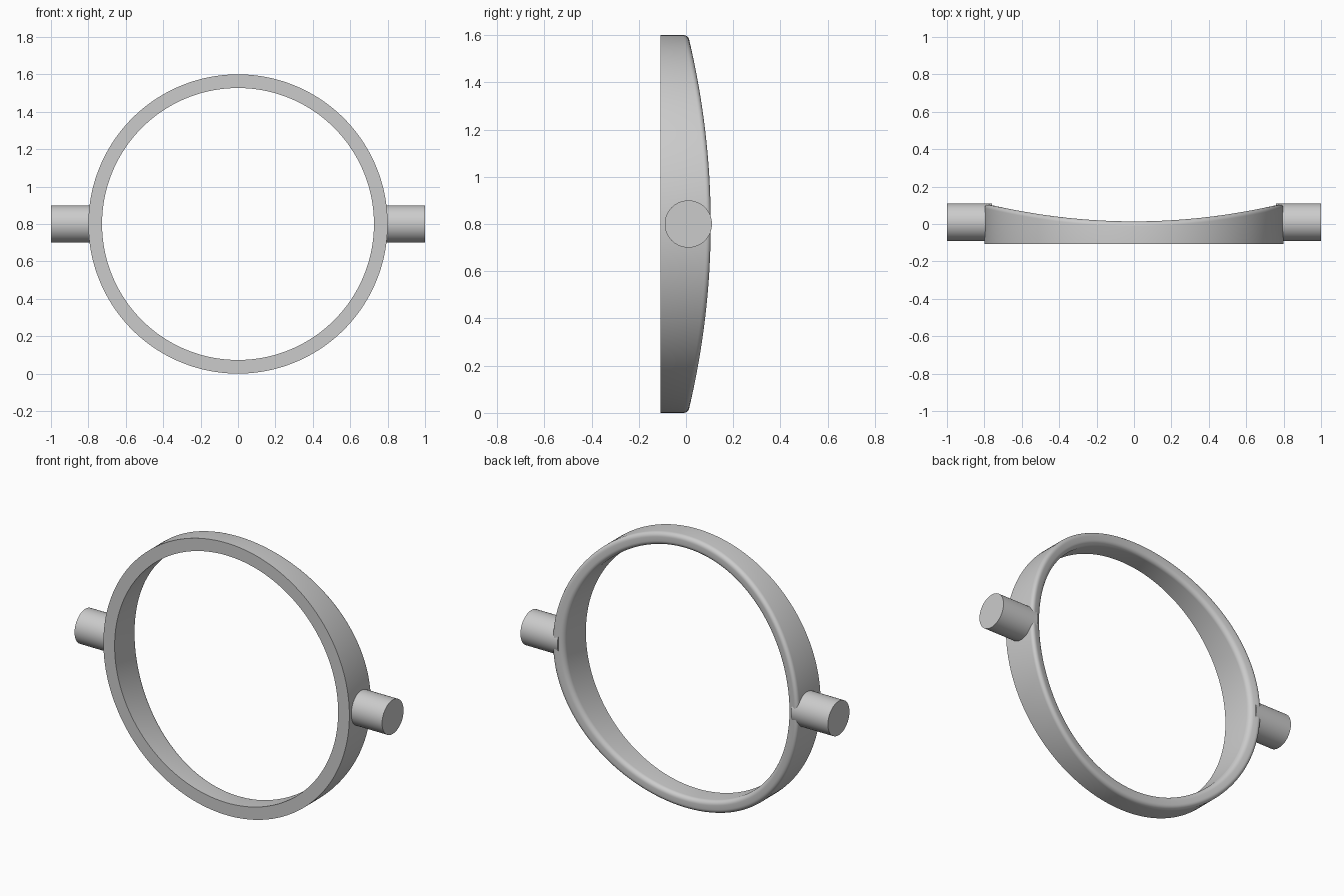
import bpy
import bmesh
from math import sin, cos, pi, radians

cube = bpy.data.objects.get("Cube")
if cube:
    bpy.data.objects.remove(cube, do_unlink=True)

OUTER, INNER, FRONT = 0.8, 0.727, -0.108
FILLET, CENTRE_Z, STEPS = 0.025, 0.8, 192

grey = bpy.data.materials.new("plain grey")
grey.use_nodes = True
colour = (0.6, 0.6, 0.6, 1)
grey.diffuse_color = colour
grey.node_tree.nodes["Principled BSDF"].inputs["Base Color"].default_value = colour


def finish(obj):
    obj.data.materials.append(grey)
    bpy.ops.object.select_all(action="DESELECT")
    obj.select_set(True)
    bpy.context.view_layer.objects.active = obj
    bpy.ops.object.shade_smooth_by_angle(angle=radians(30))


# Cross-section as (radius, depth below the curved back); None means the flat front
arc = [i * pi / 12 for i in range(7)]
section = [(OUTER, None)]
section += [(OUTER - FILLET * (1 - cos(a)), FILLET * (1 - sin(a))) for a in arc]
section += [(INNER + FILLET * (1 - cos(a)), FILLET * (1 - sin(a))) for a in reversed(arc)]
section += [(INNER, None)]

# Ring: section swept round, its back following a shallow saddle curve
bm = bmesh.new()
rows = []
for i in range(STEPS):
    a = 2 * pi * i / STEPS
    row = []
    for r, drop in section:
        x = r * cos(a)
        y = FRONT if drop is None else 0.014 + 0.15 * x * x - drop
        row.append(bm.verts.new((x, y, CENTRE_Z + r * sin(a))))
    rows.append(row)
n = len(section)
for i in range(STEPS):
    p, q = rows[i], rows[(i + 1) % STEPS]
    for j in range(n):
        k = (j + 1) % n
        bm.faces.new((p[j], p[k], q[k], q[j]))
bmesh.ops.recalc_face_normals(bm, faces=bm.faces)
mesh = bpy.data.meshes.new("ring")
bm.to_mesh(mesh)
bm.free()
ring = bpy.data.objects.new("ring", mesh)
bpy.context.collection.objects.link(ring)
finish(ring)

# Side pins, with inner ends buried in the ring wall
for name, side in (("left_pin", 1), ("right_pin", -1)):
    bpy.ops.mesh.primitive_cylinder_add(
        vertices=64, radius=0.1, depth=0.24,
        location=(side * 0.88, 0.01, CENTRE_Z), rotation=(0, pi / 2, 0))
    pin = bpy.context.object
    pin.name = name
    finish(pin)
